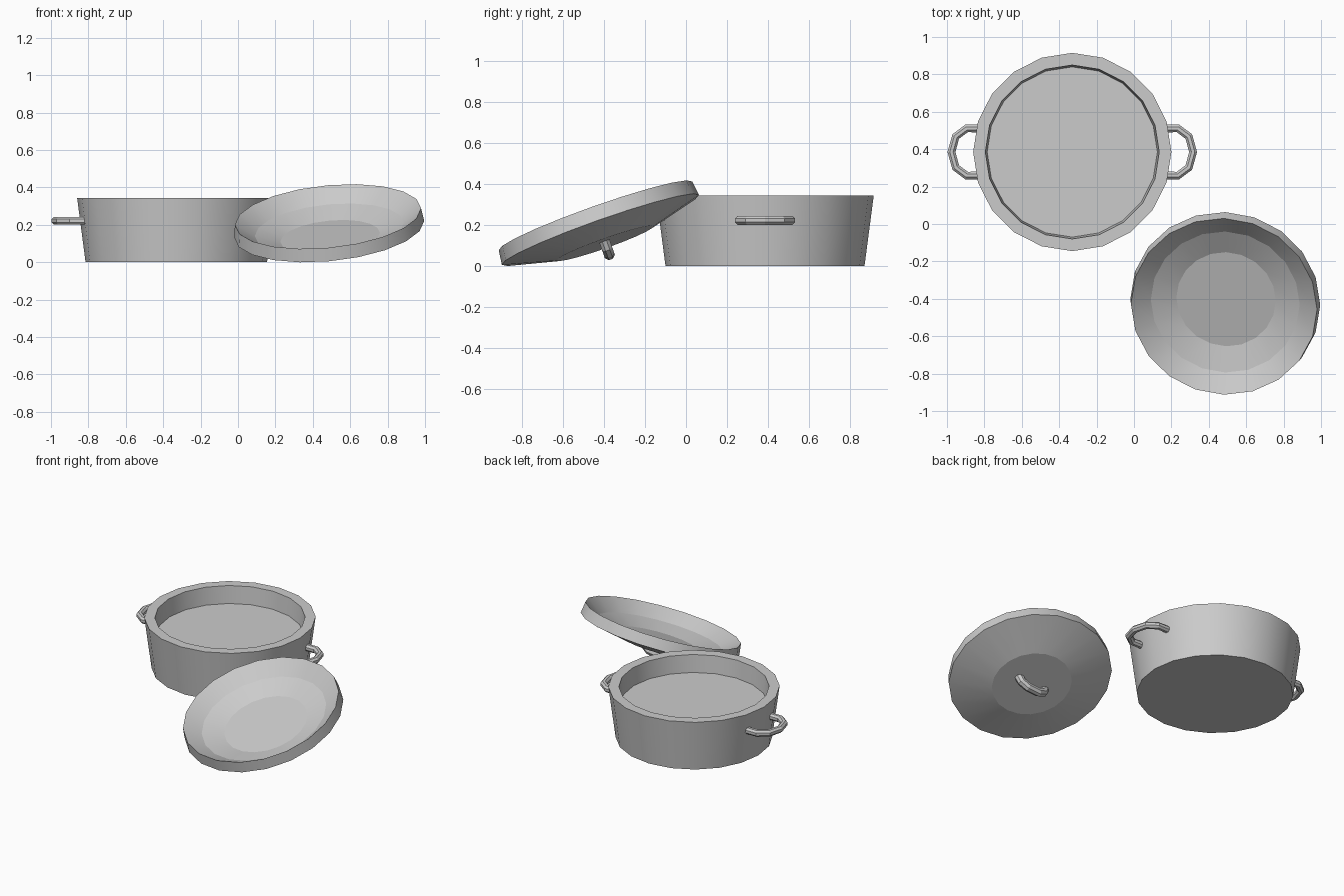
import bpy, bmesh
from math import sin, cos, pi
from mathutils import Vector, Matrix

if "Cube" in bpy.data.objects:
    bpy.data.objects.remove(bpy.data.objects["Cube"])

SIDES = 20


def finish(name, bm, matrix):
    bmesh.ops.recalc_face_normals(bm, faces=bm.faces)
    mesh = bpy.data.meshes.new(name)
    bm.to_mesh(mesh)
    bm.free()
    obj = bpy.data.objects.new(name, mesh)
    obj.matrix_world = matrix
    bpy.context.collection.objects.link(obj)
    return obj


def revolve(name, profile, matrix):
    """Spin a (radius, height) profile into a capped solid, sharp along its rings."""
    bm = bmesh.new()
    rings = [[bm.verts.new((r * cos(2 * pi * i / SIDES), r * sin(2 * pi * i / SIDES), z))
              for i in range(SIDES)] for r, z in profile]
    for a, b in zip(rings, rings[1:]):
        for i in range(SIDES):
            j = (i + 1) % SIDES
            bm.faces.new((a[i], a[j], b[j], b[i])).smooth = True
    bm.faces.new(rings[0])
    bm.faces.new(rings[-1])
    for ring in rings:
        for i in range(SIDES):
            bm.edges.get((ring[i], ring[(i + 1) % SIDES])).smooth = False
    return finish(name, bm, matrix)


def tube(name, path, side, radius, matrix, n=8):
    """Sweep an n-sided section along a flat path; side is the normal of its plane."""
    bm = bmesh.new()
    pts = [Vector(p) for p in path]
    side = Vector(side)
    rings = []
    for k, p in enumerate(pts):
        t_in = (p - pts[max(k - 1, 0)]).normalized()
        t_out = (pts[min(k + 1, len(pts) - 1)] - p).normalized()
        out = side.cross((t_in + t_out).normalized())
        rings.append([bm.verts.new(p + radius * (out * cos(2 * pi * (i + .5) / n)
                                                 + side * sin(2 * pi * (i + .5) / n)))
                      for i in range(n)])
    for a, b in zip(rings, rings[1:]):
        for i in range(n):
            j = (i + 1) % n
            bm.faces.new((a[i], a[j], b[j], b[i]))
    bm.faces.new(rings[0])
    bm.faces.new(rings[-1])
    return finish(name, bm, matrix)


# Pot body: tapered wall, thick rim, raised inner floor
pot = Matrix.Translation((-0.33, 0.385, 0))
revolve("pot_body", [(0.485, 0), (0.53, 0.343), (0.465, 0.343), (0.455, 0.225)], pot)

# Pot side handles, one loop mirrored by a half turn
half = [(0.48, 0.126), (0.565, 0.126), (0.623, 0.083)]
loop = half + [(0.646, 0)] + [(x, -y) for x, y in reversed(half)]
for name, turn in (("pot_handle_right", 0), ("pot_handle_left", pi)):
    tube(name, [(x, y, 0.222) for x, y in loop], (0, 0, 1), 0.023,
         pot @ Matrix.Rotation(turn, 4, 'Z'))

# Lid frame: upside down, leaning on the pot
normal = Vector((-0.10, -0.355, 1)).normalized()
y_axis = normal.cross(Vector((1, 0, 0))).normalized()
x_axis = y_axis.cross(normal)
lid = Matrix.Translation((0.488, -0.417, 0.176)) @ \
    Matrix((x_axis, y_axis, normal)).transposed().to_4x4()

# Lid shell: flat crown below, rim band, stepped dish on the upper side
revolve("lid_shell", [(0.25, -0.07), (0.51, 0), (0.50, 0.073),
                      (0.40, 0.0), (0.267, -0.045)], lid)

# Lid handle: small arch under the crown
arch = [(-0.1, -0.06), (-0.085, -0.1), (-0.04, -0.124),
        (0.04, -0.124), (0.085, -0.1), (0.1, -0.06)]
tube("lid_handle", [(x, 0, z) for x, z in arch], (0, 1, 0), 0.028, lid)
